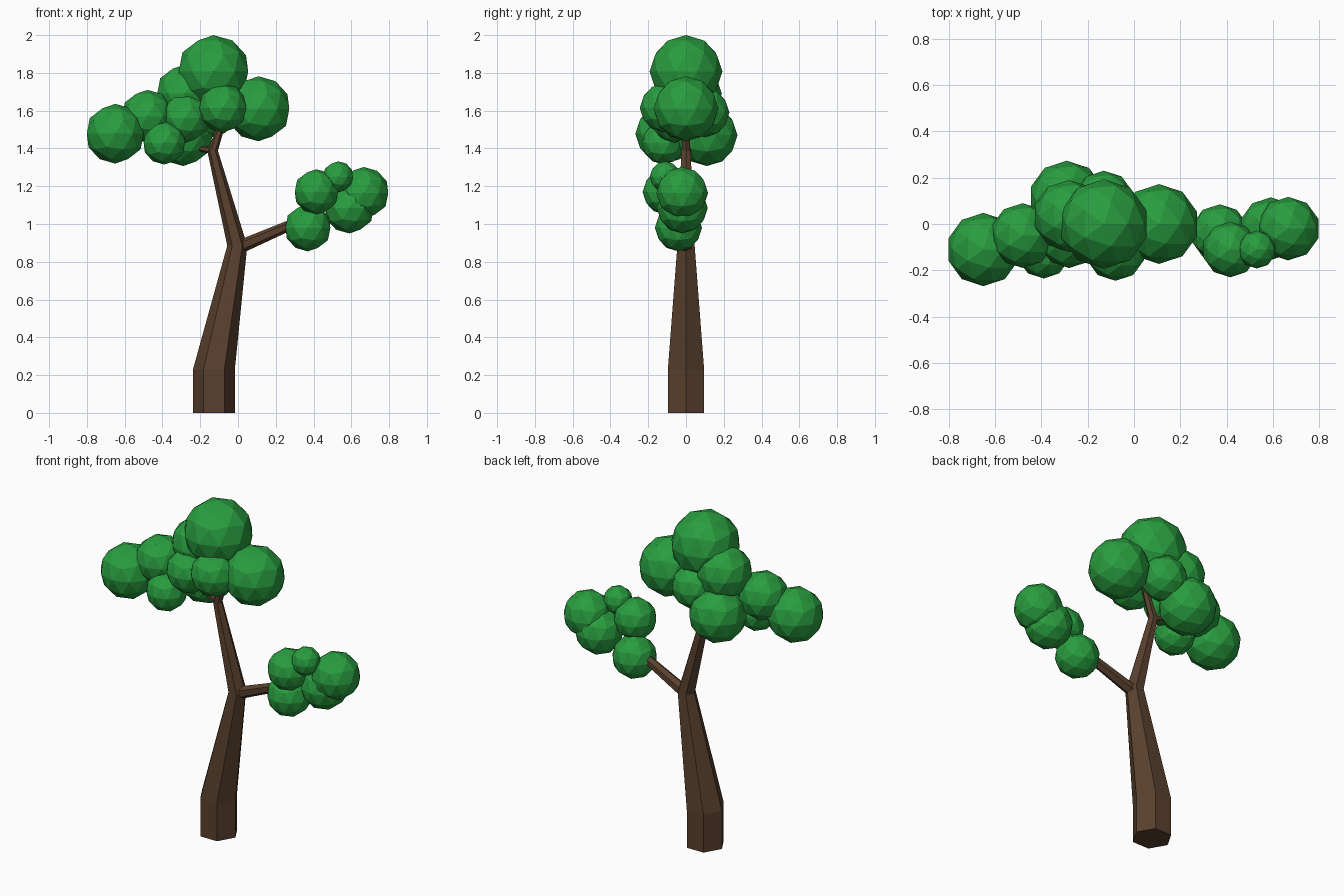
import bpy, bmesh
from math import sin, cos, pi, radians
from mathutils import Vector

if "Cube" in bpy.data.objects:
    bpy.data.objects.remove(bpy.data.objects["Cube"])


def material(name, rgb):
    m = bpy.data.materials.new(name)
    m.diffuse_color = (*rgb, 1)
    m.use_nodes = True
    m.node_tree.nodes["Principled BSDF"].inputs["Base Color"].default_value = m.diffuse_color
    return m


BARK = material("bark", (0.10, 0.052, 0.027))
LEAF = material("leaf", (0.022, 0.34, 0.05))


def add_object(name, bm, mat):
    mesh = bpy.data.meshes.new(name)
    bm.normal_update()
    bm.to_mesh(mesh)
    bm.free()
    mesh.materials.append(mat)
    obj = bpy.data.objects.new(name, mesh)
    bpy.context.collection.objects.link(obj)


def limb(name, rings):
    """Six-sided limb; each ring is (x, y, z, radius, tilt towards +x in degrees)."""
    bm = bmesh.new()
    loops = []
    for x, y, z, r, tilt in rings:
        t = radians(tilt)
        across = Vector((cos(t), 0, -sin(t)))
        loops.append([bm.verts.new(Vector((x, y, z)) + across * r * cos(i * pi / 3)
                                   + Vector((0, r * sin(i * pi / 3), 0)))
                      for i in range(6)])
    for a, b in zip(loops, loops[1:]):
        for i in range(6):
            j = (i + 1) % 6
            bm.faces.new((a[i], a[j], b[j], b[i]))
    bm.faces.new(loops[0][::-1])
    bm.faces.new(loops[-1])
    add_object(name, bm, BARK)


def foliage(name, balls):
    """Cluster of faceted leaf balls given as (x, y, z, radius)."""
    bm = bmesh.new()
    for x, y, z, r in balls:
        new = bmesh.ops.create_icosphere(bm, subdivisions=2, radius=r)["verts"]
        bmesh.ops.translate(bm, verts=new, vec=(x, y, z))
    add_object(name, bm, LEAF)


# Bent trunk, thinning upwards
limb("trunk", [(-0.128, 0, 0, 0.111, 0), (-0.128, 0, 0.228, 0.111, 0),
               (-0.004, 0, 0.885, 0.053, 0), (-0.135, 0, 1.39, 0.028, 0)])

# Side branch and the two twigs of the upper fork
limb("side_branch", [(0.0, 0, 0.875, 0.036, 62), (0.36, -0.035, 1.03, 0.025, 62)])
limb("left_twig", [(-0.125, 0, 1.385, 0.018, -75), (-0.27, 0.03, 1.415, 0.015, -75)])
limb("upper_twig", [(-0.137, 0, 1.375, 0.026, 20), (-0.07, 0, 1.58, 0.018, 20)])

# Main crown
foliage("crown_foliage", [
    (-0.65, -0.11, 1.478, 0.158), (-0.48, -0.05, 1.57, 0.14),
    (-0.39, -0.12, 1.43, 0.115), (-0.29, 0.11, 1.47, 0.163),
    (-0.28, 0.035, 1.69, 0.155), (-0.28, -0.06, 1.56, 0.13),
    (-0.08, -0.115, 1.615, 0.13), (-0.13, 0.1, 1.59, 0.13),
    (-0.13, 0.0, 1.807, 0.193), (0.108, 0.0, 1.61, 0.172)])

# Smaller crown on the side branch
foliage("side_foliage", [
    (0.37, -0.04, 0.98, 0.125), (0.59, -0.02, 1.085, 0.135),
    (0.665, -0.02, 1.165, 0.137), (0.415, -0.11, 1.17, 0.12),
    (0.53, -0.11, 1.25, 0.082)])
